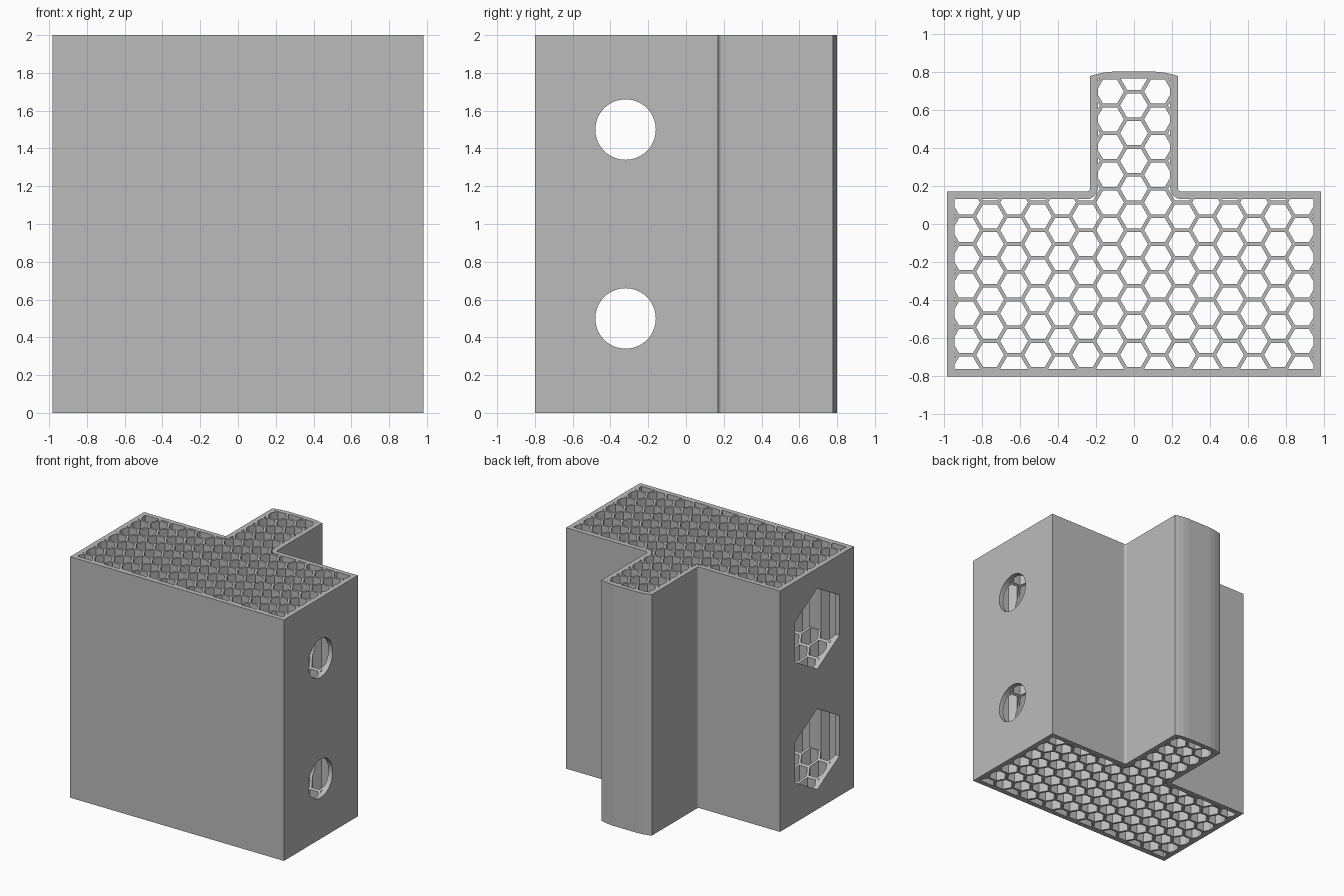
import bpy, bmesh, math
from mathutils import Matrix

cube = bpy.data.objects.get("Cube")
if cube:
    bpy.data.objects.remove(cube, do_unlink=True)

HEIGHT = 2.0
WALL = 0.04
PITCH_X = 0.126                       # honeycomb column spacing
PITCH_Y = PITCH_X * 2 / math.sqrt(3)  # cell spacing within a column
CELL_R = (PITCH_Y - 0.019) / math.sqrt(3)
BORE_Y = -0.32
BORE_HEIGHTS = (0.5, 1.5)

grey = bpy.data.materials.new("plain grey")
grey.use_nodes = True
colour = (0.5, 0.5, 0.5, 1)
grey.diffuse_color = colour
grey.node_tree.nodes["Principled BSDF"].inputs["Base Color"].default_value = colour


def ring(cx, cy, r, n, turn=0.0):
    """Regular polygon, counter-clockwise."""
    return [(cx + r * math.cos(turn + 2 * math.pi * i / n),
             cy + r * math.sin(turn + 2 * math.pi * i / n)) for i in range(n)]


def prisms(name, polygons, low, high, matrix=Matrix()):
    """One object holding an upright prism for each polygon."""
    bm = bmesh.new()
    for poly in polygons:
        bottom = [bm.verts.new((x, y, low)) for x, y in poly]
        top = [bm.verts.new((x, y, high)) for x, y in poly]
        bm.faces.new(bottom[::-1])
        bm.faces.new(top)
        for i in range(len(poly)):
            j = (i + 1) % len(poly)
            bm.faces.new((bottom[i], bottom[j], top[j], top[i]))
    bm.transform(matrix)
    bmesh.ops.recalc_face_normals(bm, faces=bm.faces)
    mesh = bpy.data.meshes.new(name)
    bm.to_mesh(mesh)
    bm.free()
    mesh.materials.append(grey)
    obj = bpy.data.objects.new(name, mesh)
    bpy.context.collection.objects.link(obj)
    return obj


def combine(obj, tool, operation):
    """Apply a boolean and discard the tool."""
    tool.hide_render = True
    mod = obj.modifiers.new(operation, 'BOOLEAN')
    mod.operation = operation
    mod.solver = 'EXACT'
    mod.object = tool
    bpy.context.view_layer.objects.active = obj
    bpy.ops.object.modifier_apply(modifier=mod.name)
    bpy.data.objects.remove(tool, do_unlink=True)


def outline(inset, end):
    """T-shaped outline: wide body, filleted neck and tongue end, mirrored."""
    fillet = 0.02 + inset
    right = [(0.982 - inset, -0.80 + inset), (0.982 - inset, 0.17 - inset)]
    for i in range(7):
        a = math.pi / 2 * i / 6
        right.append((0.25 - fillet * math.sin(a), 0.19 - fillet * math.cos(a)))
    right += end
    return right + [(-x, y) for x, y in reversed(right)]


# Solid body with a softly crowned tongue end
body = prisms("honeycomb_block",
              [outline(0, [(0.23, 0.777), (0.20, 0.786), (0.16, 0.795), (0.11, 0.80)])],
              0, HEIGHT)

# Honeycomb channels, clipped to leave a solid outer wall
cells = []
for col in range(-8, 9):
    for row in range(-8, 6):
        y = 0.113 + PITCH_Y * (row + 0.5 * (1 - col % 2))
        cells.append(ring(col * PITCH_X, y, CELL_R, 6))
channels = prisms("channels", cells, -0.1, HEIGHT + 0.1)
inner = prisms("inner_space", [outline(WALL, [(0.19, 0.763)])], -0.2, HEIGHT + 0.2)
combine(channels, inner, 'INTERSECT')
combine(body, channels, 'DIFFERENCE')

# Sideways bolt bores with six-sided nut pockets on the right (-x) side
sideways = Matrix(((0, 0, 1, 0), (1, 0, 0, 0), (0, 1, 0, 0), (0, 0, 0, 1)))
bores = [ring(BORE_Y, z, 0.16, 64) for z in BORE_HEIGHTS]
combine(body, prisms("bolt_bores", bores, -1.2, 1.2, sideways), 'DIFFERENCE')
pockets = [ring(BORE_Y, z, 0.335, 6, math.pi / 2) for z in BORE_HEIGHTS]
combine(body, prisms("nut_pockets", pockets, -1.2, -0.38, sideways), 'DIFFERENCE')
